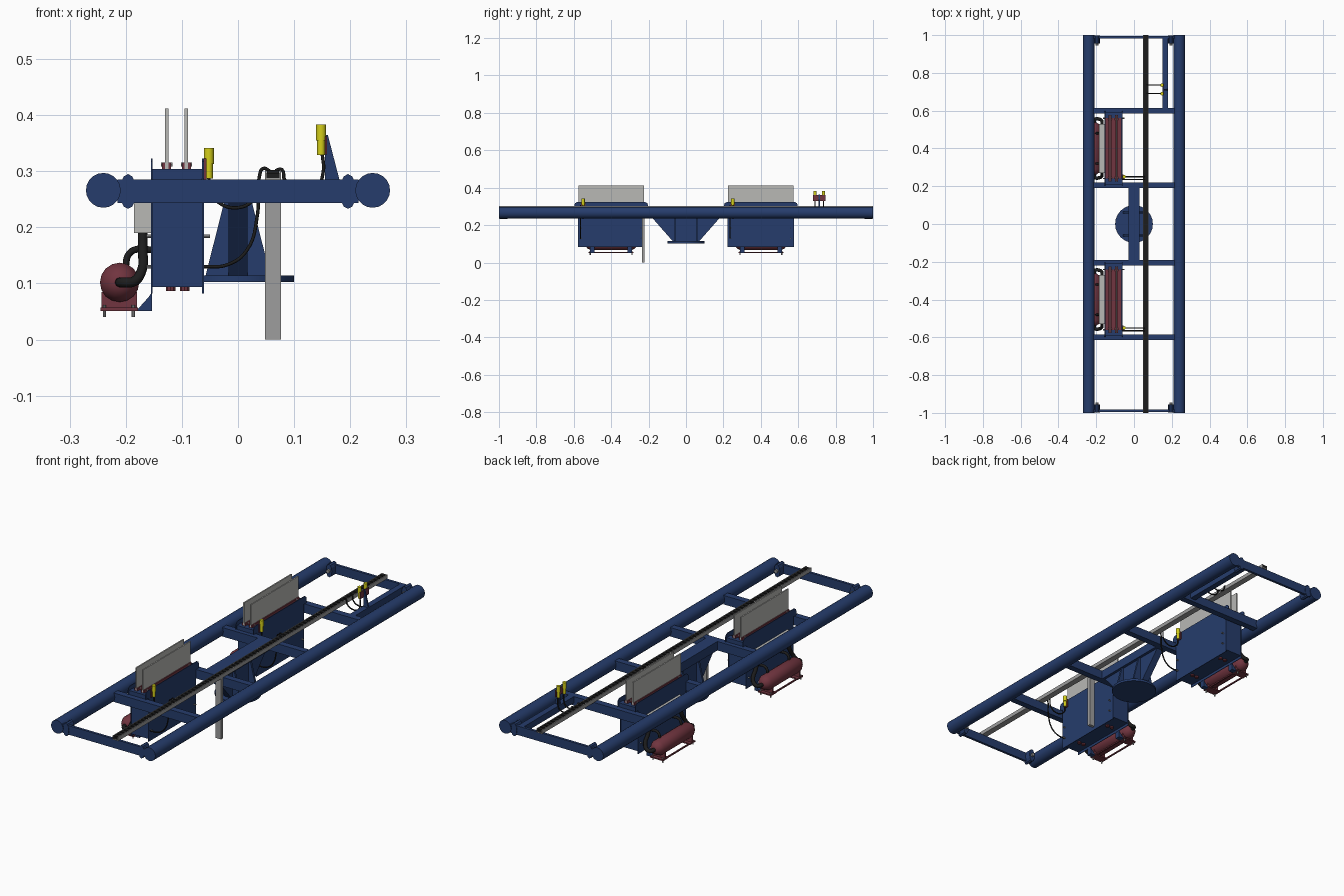
import bpy, bmesh, math
from mathutils import Vector

if "Cube" in bpy.data.objects:
    bpy.data.objects.remove(bpy.data.objects["Cube"])


def material(name, rgb):
    m = bpy.data.materials.new(name)
    m.diffuse_color = (*rgb, 1)
    m.use_nodes = True
    m.node_tree.nodes["Principled BSDF"].inputs["Base Color"].default_value = m.diffuse_color
    return m


BLUE = material("frame blue", (0.019, 0.046, 0.150))
MAROON = material("tank maroon", (0.165, 0.035, 0.050))
LIGHT = material("plate grey", (0.48, 0.48, 0.46))
GREY = material("rail grey", (0.34, 0.34, 0.34))
BLACK = material("rubber black", (0.012, 0.012, 0.012))
YELLOW = material("sensor yellow", (0.66, 0.62, 0.01))


def add(name, bm, mat, smooth=False):
    bmesh.ops.recalc_face_normals(bm, faces=bm.faces)
    me = bpy.data.meshes.new(name)
    bm.to_mesh(me)
    bm.free()
    me.materials.append(mat)
    ob = bpy.data.objects.new(name, me)
    bpy.context.collection.objects.link(ob)
    if smooth:
        me.shade_smooth()
        me.set_sharp_from_angle(angle=math.radians(35))
    return ob


def box(name, x, y, z, mat):
    bm = bmesh.new()
    bmesh.ops.create_cube(bm, size=1)
    for v in bm.verts:
        v.co = [r[0] if c < 0 else r[1] for r, c in zip((x, y, z), v.co)]
    return add(name, bm, mat)


def prism(name, pts, axis, lo, hi, mat):
    """Extrude a 2D outline along axis 0 (outline y,z) or 1 (outline x,z)."""
    bm = bmesh.new()
    place = (lambda p, d: (d, *p)) if axis == 0 else (lambda p, d: (p[0], d, p[1]))
    f = bm.faces.new([bm.verts.new(place(p, lo)) for p in pts])
    ext = bmesh.ops.extrude_face_region(bm, geom=[f])["geom"]
    for v in ext:
        if isinstance(v, bmesh.types.BMVert):
            v.co[axis] = hi
    return add(name, bm, mat)


def rod(name, a, b, r, mat, seg=10, smooth=True):
    a, b = Vector(a), Vector(b)
    bm = bmesh.new()
    bmesh.ops.create_cone(bm, cap_ends=True, segments=seg, radius1=r, radius2=r, depth=(b - a).length)
    q = Vector((0, 0, 1)).rotation_difference(b - a).to_matrix().to_4x4()
    bmesh.ops.transform(bm, matrix=q, verts=bm.verts)
    bmesh.ops.translate(bm, vec=(a + b) / 2, verts=bm.verts)
    return add(name, bm, mat, smooth)


def hose(name, pts, r, mat=BLACK):
    cu = bpy.data.curves.new(name, "CURVE")
    cu.dimensions, cu.bevel_depth, cu.bevel_resolution = "3D", r, 2
    cu.resolution_u, cu.use_fill_caps = 6, True
    s = cu.splines.new("BEZIER")
    s.bezier_points.add(len(pts) - 1)
    for bp, p in zip(s.bezier_points, pts):
        bp.co = p
        bp.handle_left_type = bp.handle_right_type = "AUTO"
    ob = bpy.data.objects.new(name, cu)
    bpy.context.collection.objects.link(ob)
    cu.materials.append(mat)


def lathe_y(name, profile, cx, cz, mat, seg=16):
    """Revolve (y, radius) points about an axis along y."""
    bm = bmesh.new()
    vs = [bm.verts.new((cx, y, cz + r)) for y, r in profile]
    es = [bm.edges.new(p) for p in zip(vs, vs[1:])]
    bmesh.ops.spin(bm, geom=vs + es, cent=(cx, 0, cz), axis=(0, 1, 0), angle=math.tau, steps=seg)
    bmesh.ops.remove_doubles(bm, verts=bm.verts, dist=1e-5)
    return add(name, bm, mat, True)


# Frame: long tubes, cross members, end bars with clamps
for s in (-1, 1):
    rod("long_tube", (s * 0.24, -1, 0.266), (s * 0.24, 1, 0.266), 0.031, BLUE, 20)
    for y in (0.205, 0.6):
        box("cross_member", (-0.215, 0.215), (s * y - 0.015, s * y + 0.015), (0.243, 0.285), BLUE)
    box("end_bar", (-0.215, 0.215), sorted((s * 0.983, s * 0.995)), (0.243, 0.285), BLUE)
    for t in (-1, 1):
        oval = [(t * 0.196 + 0.015 * math.cos(a), 0.264 + 0.031 * math.sin(a))
                for a in (math.tau * i / 12 for i in range(12))]
        prism("end_clamp", oval, 1, s * 0.955, s * 0.997, BLUE)
        rod("clamp_bolt", (t * 0.196, s * 0.945, 0.264), (t * 0.196, s * 0.956, 0.264), 0.008, GREY)

# Central mount: spine, crossed tapered webs and round base plate
box("centre_spine", (-0.03, 0.03), (-0.2, 0.2), (0.243, 0.285), BLUE)
prism("mount_web_long", [(-0.185, 0.244), (0.185, 0.244), (0.07, 0.113), (-0.07, 0.113)], 0, -0.017, 0.017, BLUE)
for y in (-0.06, 0.06):
    prism("mount_web_cross", [(-0.025, 0.244), (0.025, 0.244), (0.058, 0.113), (-0.058, 0.113)],
          1, y - 0.005, y + 0.005, BLUE)
rod("mount_disc", (0, 0, 0.103), (0, 0, 0.114), 0.1, BLUE, 24)

# Cable rail with linked chain inside, and the vertical post
box("rail_floor", (0.048, 0.077), (-1, 1), (0.284, 0.288), GREY)
for x in (0.048, 0.074):
    box("rail_wall", (x, x + 0.003), (-1, 1), (0.285, 0.302), GREY)
box("cable_chain", (0.051, 0.074), (-1, 1), (0.288, 0.297), BLACK)
link = box("chain_links", (0.0515, 0.0735), (-0.995, -0.977), (0.296, 0.302), BLACK)
arr = link.modifiers.new("repeat", "ARRAY")
arr.count, arr.use_relative_offset, arr.use_constant_offset = 80, False, True
arr.constant_offset_displace = (0, 0.025, 0)
box("vertical_post", (0.048, 0.077), (-0.236, -0.221), (0, 0.285), GREY)


def sensor(x, y, z):
    rod("sensor_body", (x, y, z), (x, y, z + 0.028), 0.007, YELLOW, 12)
    rod("sensor_head", (x, y, z + 0.026), (x, y, z + 0.054), 0.009, YELLOW, 12)


def side_plate_outline(c):
    """Plate with a wider, round-cornered lip resting on the cross members."""
    half = [(0.177, 0.082), (0.177, 0.287), (0.197, 0.287), (0.197, 0.308), (0.193, 0.317), (0.183, 0.323)]
    return [(c + y, z) for y, z in half] + [(c - y, z) for y, z in reversed(half)]


# Two identical drive units
for c in (-0.4, 0.4):
    # Housing
    box("unit_housing", (-0.152, -0.064), (c - 0.174, c + 0.174), (0.094, 0.288), BLUE)
    for x in (-0.155, -0.064):
        prism("unit_side_plate", side_plate_outline(c), 0, x, x + 0.003, BLUE)
    for s in (-1, 1):
        box("unit_end_block", (-0.152, -0.064), sorted((c + s * 0.16, c + s * 0.19)), (0.285, 0.304), BLUE)
    box("unit_top_insert", (-0.15, -0.066), (c - 0.16, c + 0.16), (0.288, 0.300), MAROON)
    # Upright plates in clamp strips
    for x in (-0.127, -0.092):
        box("upright_plate", (x - 0.003, x + 0.003), (c - 0.176, c + 0.176), (0.3, 0.412), LIGHT)
        for s in (-1, 1):
            box("plate_clamp", sorted((x + s * 0.003, x + s * 0.008)), (c - 0.176, c + 0.176),
                (0.3, 0.316), MAROON)
            rod("clamp_screw", (x - 0.010, c + s * 0.155, 0.312), (x + 0.010, c + s * 0.155, 0.312), 0.004, GREY)
    # Housing bolts and underside studs
    for s in (-1, 1):
        for z in (0.13, 0.184):
            rod("side_bolt", (-0.163, c + s * 0.16, z), (-0.05, c + s * 0.16, z), 0.003, GREY, 8)
        for x in (-0.12, -0.095):
            rod("underside_stud", (x, c + s * 0.1, 0.087), (x, c + s * 0.1, 0.095), 0.009, MAROON)
    # Valve box beside the housing
    box("valve_box", (-0.185, -0.155), (c - 0.13, c + 0.13), (0.19, 0.245), LIGHT)
    # Air tank with domed ends, cradle and support brackets
    dome = [(0.14, 0), (0.137, 0.014), (0.128, 0.026), (0.11, 0.035)]
    lathe_y("air_tank", [(c + y, r) for y, r in dome] + [(c - y, r) for y, r in reversed(dome)],
            -0.211, 0.102, MAROON)
    for s in (-1, 1):
        y = c + s * 0.1
        prism("tank_foot", [(-0.243, 0.056), (-0.18, 0.056), (-0.18, 0.085), (-0.243, 0.085)],
              1, y - 0.004, y + 0.004, MAROON)
        box("tank_foot_plate", (-0.245, -0.178), (y - 0.02, y + 0.02), (0.051, 0.057), MAROON)
        prism("tank_bracket", [(-0.18, 0.051), (-0.153, 0.051), (-0.153, 0.085), (-0.16, 0.075), (-0.178, 0.055)],
              1, y - 0.012, y + 0.012, BLUE)
        for x in (-0.238, -0.187):
            rod("tank_bolt", (x, y + s * 0.012, 0.04), (x, y + s * 0.012, 0.062), 0.003, GREY, 8)
        # Thick hose from tank end to valve box, thinner one to the housing
        e = c + s * 0.135
        hose("tank_hose", [(-0.211, e, 0.102), (-0.205, e + s * 0.02, 0.102), (-0.185, e + s * 0.02, 0.104),
                           (-0.171, e + s * 0.012, 0.125), (-0.17, c + s * 0.125, 0.16),
                           (-0.17, c + s * 0.115, 0.192)], 0.009)
        hose("feed_hose", [(-0.2, c + s * 0.08, 0.132), (-0.196, c + s * 0.08, 0.15),
                           (-0.184, c + s * 0.08, 0.16), (-0.154, c + s * 0.08, 0.16)], 0.006)
    for x in (-0.243, -0.186):
        box("tank_rail", (x, x + 0.006), (c - 0.12, c + 0.12), (0.051, 0.057), MAROON)
    # Position sensor and cables to the rail
    box("sensor_bracket", (-0.061, -0.056), (c - 0.162, c - 0.138), (0.285, 0.323), MAROON)
    sensor(-0.052, c - 0.15, 0.287)
    for y, x0, z0 in ((c - 0.165, -0.062, 0.13), (c - 0.15, -0.052, 0.288)):
        mid = [(-0.02, y, 0.133), (0.015, y, 0.158)] if z0 < 0.2 else [(-0.045, y, 0.255), (0.0, y, 0.235)]
        hose("unit_cable", [(x0, y, z0)] + mid + [(0.035, y, 0.225 if z0 < 0.2 else 0.26),
             (0.038, y, 0.29), (0.045, y, 0.305), (0.057, y, 0.3)], 0.003)

# Rear sensor pair on a gusset
box("sensor_beam", (0.152, 0.18), (0.61, 0.985), (0.255, 0.285), BLUE)
prism("sensor_gusset", [(0.155, 0.284), (0.181, 0.284), (0.160, 0.365), (0.155, 0.365)], 1, 0.708, 0.716, BLUE)
box("sensor_backplate", (0.155, 0.159), (0.68, 0.745), (0.33, 0.362), MAROON)
for y in (0.69, 0.735):
    sensor(0.148, y, 0.329)
    hose("rear_sensor_cable", [(0.15, y, 0.332), (0.152, y, 0.3), (0.14, y, 0.272), (0.105, y, 0.268),
                               (0.083, y, 0.285), (0.078, y, 0.303), (0.066, y, 0.301)], 0.003)
